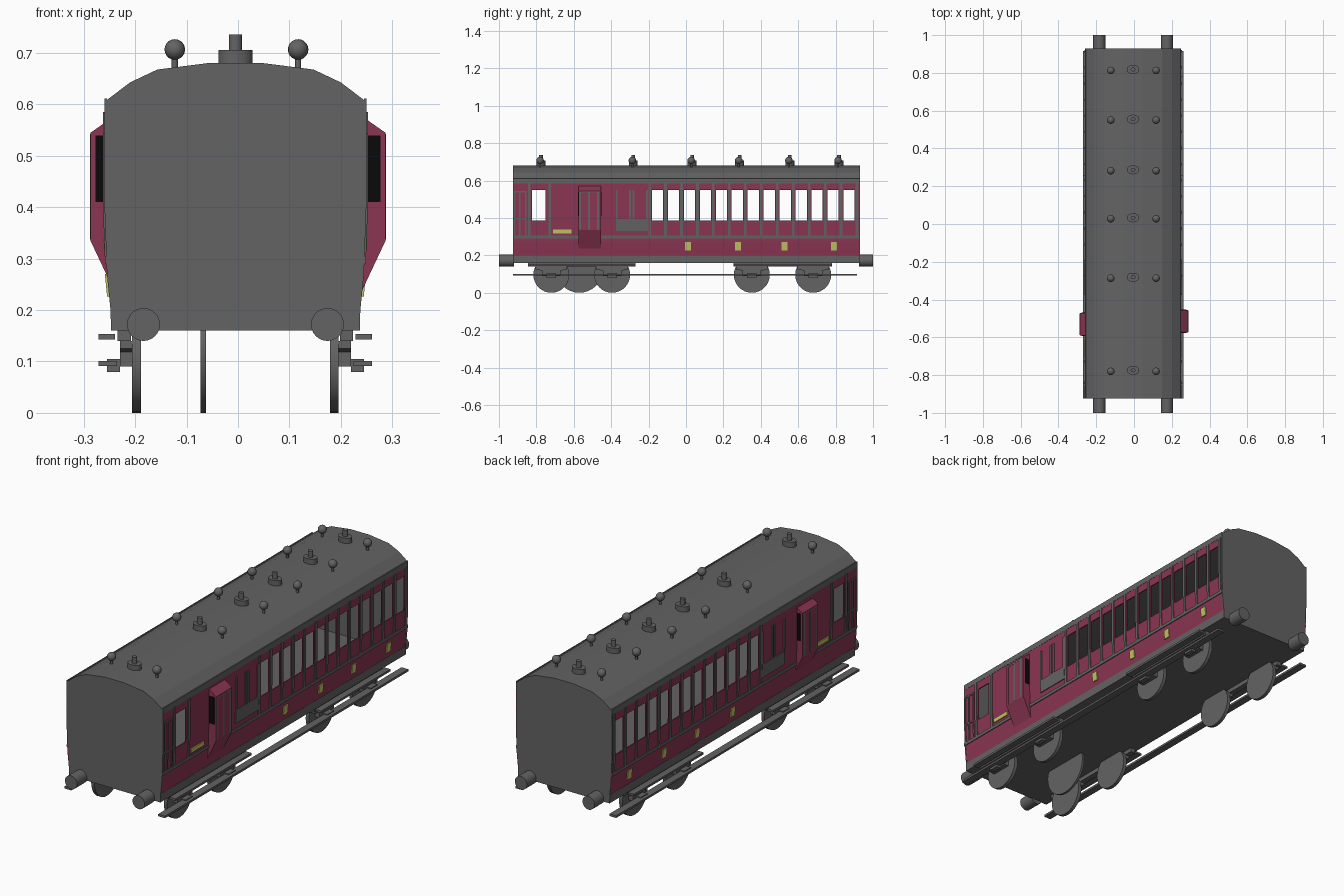
import bpy, bmesh, math

if "Cube" in bpy.data.objects:
    bpy.data.objects.remove(bpy.data.objects["Cube"])

CX = -0.005            # body centre line
Y0, Y1 = -0.925, 0.93  # body ends


def material(name, rgb):
    m = bpy.data.materials.new(name)
    m.diffuse_color = (*rgb, 1)
    m.use_nodes = True
    m.node_tree.nodes["Principled BSDF"].inputs["Base Color"].default_value = m.diffuse_color
    return m


GREY = material("grey", (0.125, 0.125, 0.125))
MAROON = material("maroon", (0.258, 0.036, 0.085))
YELLOW = material("pale_yellow", (0.55, 0.55, 0.13))
BLACK = material("black", (0.003, 0.003, 0.003))


def prism(bm, pts, a0, a1, axis):
    """Extrude a 2D outline: axis 'y' takes (x, z), axis 'x' takes (y, z)."""
    def pos(p, a):
        return (p[0], a, p[1]) if axis == 'y' else (a, p[0], p[1])
    lo = [bm.verts.new(pos(p, a0)) for p in pts]
    hi = [bm.verts.new(pos(p, a1)) for p in pts]
    bm.faces.new(lo)
    bm.faces.new(hi[::-1])
    for i in range(len(pts)):
        j = (i + 1) % len(pts)
        bm.faces.new((lo[i], hi[i], hi[j], lo[j]))


def box(bm, x0, x1, y0, y1, z0, z1):
    prism(bm, [(x0, z0), (x1, z0), (x1, z1), (x0, z1)], y0, y1, 'y')


def finish(bm, name, mat, smooth=False):
    bmesh.ops.recalc_face_normals(bm, faces=bm.faces)
    me = bpy.data.meshes.new(name)
    bm.to_mesh(me)
    bm.free()
    me.materials.append(mat)
    ob = bpy.data.objects.new(name, me)
    bpy.context.collection.objects.link(ob)
    if smooth:
        bpy.context.view_layer.objects.active = ob
        ob.select_set(True)
        bpy.ops.object.shade_smooth_by_angle(angle=math.radians(40))
        ob.select_set(False)


# Half-width of the body by height, with the lower turn-under
SECTION = [(0.16, 0.242), (0.20, 0.243), (0.27, 0.250), (0.41, 0.255), (0.62, 0.255)]


def half_width(z):
    for (za, wa), (zb, wb) in zip(SECTION, SECTION[1:]):
        if z <= zb:
            return wa + (wb - wa) * (z - za) / (zb - za)
    return SECTION[-1][1]


def plate(bm, s, y0, y1, z0, z1, out, thick=0.005):
    """Panel on side s that follows the body section."""
    zs = [z0] + [z for z, _ in SECTION if z0 < z < z1] + [z1]
    pts = [(CX + s * (half_width(z) + out), z) for z in zs]
    pts += [(CX + s * (half_width(z) + out - thick), z) for z in reversed(zs)]
    prism(bm, pts, y0, y1, 'y')


# Roof shell
arc = [(0.255, 0.605), (0.205, 0.643), (0.152, 0.668), (0.05, 0.681)]
top = [(CX + x, z) for x, z in arc] + [(CX - x, z) for x, z in reversed(arc)]
bm = bmesh.new()
prism(bm, top + [(x, z - 0.006) for x, z in reversed(top)], Y0, Y1, 'y')
finish(bm, "roof", GREY)

# End walls
right = [(CX + w, z) for z, w in SECTION[:4]]
left = [(2 * CX - x, z) for x, z in reversed(right)]
bm = bmesh.new()
for a, b in ((Y0, Y0 + 0.006), (Y1 - 0.006, Y1)):
    prism(bm, right + top + left, a, b, 'y')
finish(bm, "end_walls", GREY)

# Floor
bm = bmesh.new()
box(bm, CX - 0.24, CX + 0.24, Y0, Y1, 0.16, 0.166)
finish(bm, "floor", GREY)

# Side walls with real window openings
PITCH, FIRST = 0.0853, -0.152
windows = [(-0.823, -0.75)]
windows += [(FIRST + PITCH * i - 0.03, FIRST + PITCH * i + 0.03) for i in range(13)]
edges = [Y0] + [e for w in windows for e in w] + [Y1]
piers = list(zip(edges[::2], edges[1::2]))
bm = bmesh.new()
for s in (-1, 1):
    plate(bm, s, Y0, Y1, 0.20, 0.385, -0.001)
    plate(bm, s, Y0, Y1, 0.548, 0.585, -0.001)
    for a, b in piers:
        plate(bm, s, a, b, 0.385, 0.548, -0.001)
finish(bm, "side_walls", MAROON)

# Solebars, waist rail and cornice
bm = bmesh.new()
for s in (-1, 1):
    plate(bm, s, Y0, Y1, 0.16, 0.20, 0.0)
    plate(bm, s, Y0, Y1, 0.29, 0.305, 0.003)
    plate(bm, s, Y0, Y1, 0.585, 0.612, 0.0)
finish(bm, "side_rails", GREY)

# Upright mouldings between windows, end panels and luggage door frames
posts = [FIRST + PITCH * (i - 0.5) for i in range(14)] + [-0.838, -0.728]
bm = bmesh.new()
for s in (-1, 1):
    for y in posts:
        plate(bm, s, y - 0.007, y + 0.007, 0.305, 0.585, 0.003)
    for y in (-0.917, -0.89, -0.858):
        plate(bm, s, y - 0.004, y + 0.004, 0.305, 0.545, 0.003)
    for z in (0.395, 0.541):
        plate(bm, s, -0.921, -0.854, z - 0.004, z + 0.004, 0.003)
    for y in (-0.37, -0.30, -0.28, -0.208):
        plate(bm, s, y - 0.005, y + 0.005, 0.39, 0.55, 0.003)
    plate(bm, s, -0.375, -0.203, 0.33, 0.395, 0.003)
finish(bm, "side_mouldings", GREY)

# Yellow door plates and long van plate
bm = bmesh.new()
for s in (-1, 1):
    for y in (0.01, 0.278, 0.527, 0.79):
        plate(bm, s, y - 0.016, y + 0.016, 0.226, 0.27, 0.004)
    plate(bm, s, -0.71, -0.613, 0.318, 0.338, 0.004)
finish(bm, "yellow_plates", YELLOW)

# Guard lookouts with black end windows and grey strips
look, glass, strip = bmesh.new(), bmesh.new(), bmesh.new()
for s, yc in ((1, -0.515), (-1, -0.53)):
    pts = [(0.24, 0.578), (0.287, 0.545), (0.287, 0.335), (0.24, 0.235)]
    prism(look, [(s * x, z) for x, z in pts], yc - 0.06, yc + 0.06, 'y')
    for y in (yc - 0.06, yc + 0.06):
        box(glass, s * 0.25, s * 0.277, y - 0.002, y + 0.002, 0.41, 0.54)
    for dy in (-0.052, -0.004, 0.044):
        box(strip, s * 0.283, s * 0.288, yc + dy - 0.005, yc + dy + 0.005, 0.337, 0.54)
    box(strip, s * 0.283, s * 0.288, yc - 0.057, yc + 0.057, 0.535, 0.543)
finish(look, "guard_lookouts", MAROON)
finish(glass, "lookout_windows", BLACK)
finish(strip, "lookout_strips", GREY)


def cylinder(bm, x, y, z0, z1, rx, ry, n=20):
    ring = [(x + rx * math.cos(2 * math.pi * i / n), y + ry * math.sin(2 * math.pi * i / n)) for i in range(n)]
    lo = [bm.verts.new((*p, z0)) for p in ring]
    hi = [bm.verts.new((*p, z1)) for p in ring]
    bm.faces.new(lo)
    bm.faces.new(hi)
    for i in range(n):
        bm.faces.new((lo[i], lo[i - 1], hi[i - 1], hi[i]))


# Roof lamps in the middle, ball ventilators either side
lamps, balls = bmesh.new(), bmesh.new()
for y in (-0.78, -0.287, 0.028, 0.282, 0.55, 0.813):
    cylinder(lamps, CX, y + 0.005, 0.676, 0.706, 0.033, 0.024)
    cylinder(lamps, CX, y + 0.005, 0.706, 0.736, 0.0125, 0.01)
    for s in (-1, 1):
        x = CX + 0.002 + s * 0.12
        cylinder(balls, x, y, 0.664, 0.695, 0.006, 0.006, 10)
        ball = bmesh.ops.create_uvsphere(balls, u_segments=16, v_segments=10, radius=0.02)
        bmesh.ops.translate(balls, verts=ball["verts"], vec=(x, y, 0.707))
finish(lamps, "roof_lamps", GREY, True)
finish(balls, "ball_ventilators", GREY, True)


def disc(yc, zc, r, top=9, n=32):
    return [(yc + r * math.sin(2 * math.pi * i / n),
             min(top, zc - r * math.cos(2 * math.pi * i / n))) for i in range(n)]


# Wheels cut off by the floor, plus the larger disc near the middle
AXLES = (-0.72, -0.395, 0.352, 0.68)
bm = bmesh.new()
for y in AXLES:
    for s in (-1, 1):
        prism(bm, disc(y, 0.096, 0.096, 0.161), CX + s * 0.184, CX + s * 0.201, 'x')
prism(bm, disc(-0.57, 0.125, 0.125, 0.161), -0.073, -0.062, 'x')
finish(bm, "wheels", GREY, True)

# Axle boxes and stepped guards
bm = bmesh.new()
for y in AXLES:
    for s in (-1, 1):
        x = [CX + s * v for v in (0.201, 0.225, 0.25)]
        guard = [(y - 0.05, 0.09), (y + 0.05, 0.09), (y + 0.05, 0.118), (y + 0.085, 0.125),
                 (y + 0.085, 0.14), (y - 0.085, 0.14), (y - 0.085, 0.125), (y - 0.05, 0.118)]
        prism(bm, guard, x[0], x[1], 'x')
        box(bm, x[1], x[2], y - 0.025, y + 0.025, 0.08, 0.105)
finish(bm, "axle_boxes", GREY)

# Bogie side beams and footboards
bm = bmesh.new()
for s in (-1, 1):
    for a, b in ((-0.845, -0.27), (0.255, 0.78)):
        box(bm, CX + s * 0.203, CX + s * 0.229, a, b, 0.14, 0.161)
        box(bm, CX + s * 0.234, CX + s * 0.266, a, b, 0.143, 0.153)
    box(bm, CX + s * 0.23, CX + s * 0.266, -0.925, 0.915, 0.091, 0.101)
finish(bm, "footboards", GREY)

# Buffers
bm = bmesh.new()
for x in (CX - 0.179, CX + 0.179):
    pts = [(x + p[0], p[1]) for p in disc(0, 0.172, 0.032, n=24)]
    prism(bm, pts, -1.0, Y0 + 0.005, 'y')
    prism(bm, pts, Y1 - 0.005, 1.0, 'y')
finish(bm, "buffers", GREY, True)
